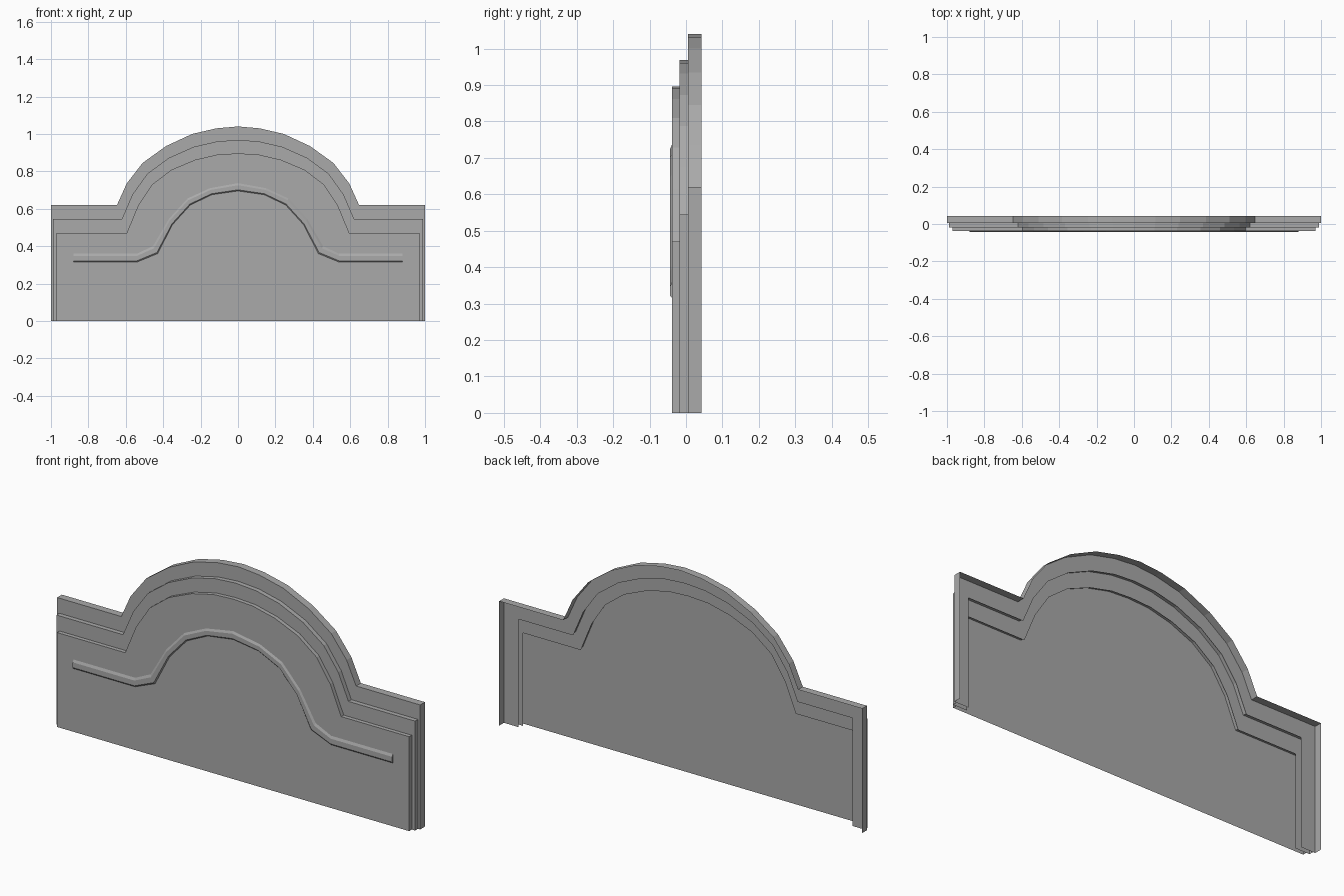
import bpy, bmesh

cube = bpy.data.objects.get("Cube")
if cube:
    bpy.data.objects.remove(cube, do_unlink=True)

# Single grey finish
grey = bpy.data.materials.new("warm_grey")
grey.use_nodes = True
color = (0.4, 0.4, 0.4, 1)
grey.diffuse_color = color
grey.node_tree.nodes["Principled BSDF"].inputs["Base Color"].default_value = color

# Right half of the arched outline (shoulder to apex) and its inward step per layer
ARCH = [(0.647, 0.62), (0.595, 0.735), (0.51, 0.845), (0.385, 0.935),
        (0.245, 1.0), (0.115, 1.03), (0, 1.04)]
STEP = [(-0.026, -0.075), (-0.03, -0.06), (-0.025, -0.058), (-0.015, -0.063),
        (-0.008, -0.069), (-0.003, -0.07), (0, -0.072)]


def mirrored(half):
    """Extend a half path ending on the centre line to the full path."""
    return half + [(-x, z) for x, z in reversed(half[:-1])]


def outline(k, side):
    """Outline moved inward by k layers, with straight sides at x = side."""
    arch = [(x + k * dx, z + k * dz) for (x, z), (dx, dz) in zip(ARCH, STEP)]
    return mirrored([(side, 0), (side, arch[0][1])] + arch)


def sweep(name, rows, fill=False, caps=False):
    """Skin between (path, y) rows; optionally fill the last row or cap the ends."""
    bm = bmesh.new()
    grid = [[bm.verts.new((x, y, z)) for x, z in path] for path, y in rows]
    for a, b in zip(grid, grid[1:]):
        for i in range(len(a) - 1):
            bm.faces.new((a[i], a[i + 1], b[i + 1], b[i]))
    if fill:
        bm.faces.new(grid[-1])
    if caps:
        bm.faces.new([row[0] for row in grid])
        bm.faces.new([row[-1] for row in reversed(grid)])
    mesh = bpy.data.meshes.new(name)
    bm.to_mesh(mesh)
    bm.free()
    mesh.materials.append(grey)
    obj = bpy.data.objects.new(name, mesh)
    bpy.context.collection.objects.link(obj)


# Stepped hollow frames: outer wall plus a front lip
for name, k, side, lip, back, front in (
        ("outer_frame", 0, 1.0, 0.92, 0.0425, 0.005),
        ("middle_frame", 1, 0.988, 0.91, 0.005, -0.018)):
    edge = outline(k, side)
    sweep(name, [(edge, back), (edge, front), (outline(k + 1.1, lip), front)])

# Front panel with its own wall
edge = outline(2, 0.97)
sweep("front_panel", [(edge, -0.018), (edge, -0.038)], fill=True)

# Raised arched trim with bevelled long edges
top = mirrored([(0.88, 0.36), (0.54, 0.36), (0.455, 0.40), (0.37, 0.545),
                (0.27, 0.655), (0.15, 0.71), (0, 0.737)])
bottom = mirrored([(0.88, 0.315), (0.54, 0.315), (0.43, 0.36), (0.35, 0.515),
                   (0.255, 0.62), (0.14, 0.675), (0, 0.695)])


def between(t):
    return [(a + (c - a) * t, b + (d - b) * t) for (a, b), (c, d) in zip(top, bottom)]


sweep("arched_trim", [(top, -0.038), (between(0.27), -0.0435),
                      (between(0.85), -0.0435), (bottom, -0.038)], caps=True)
